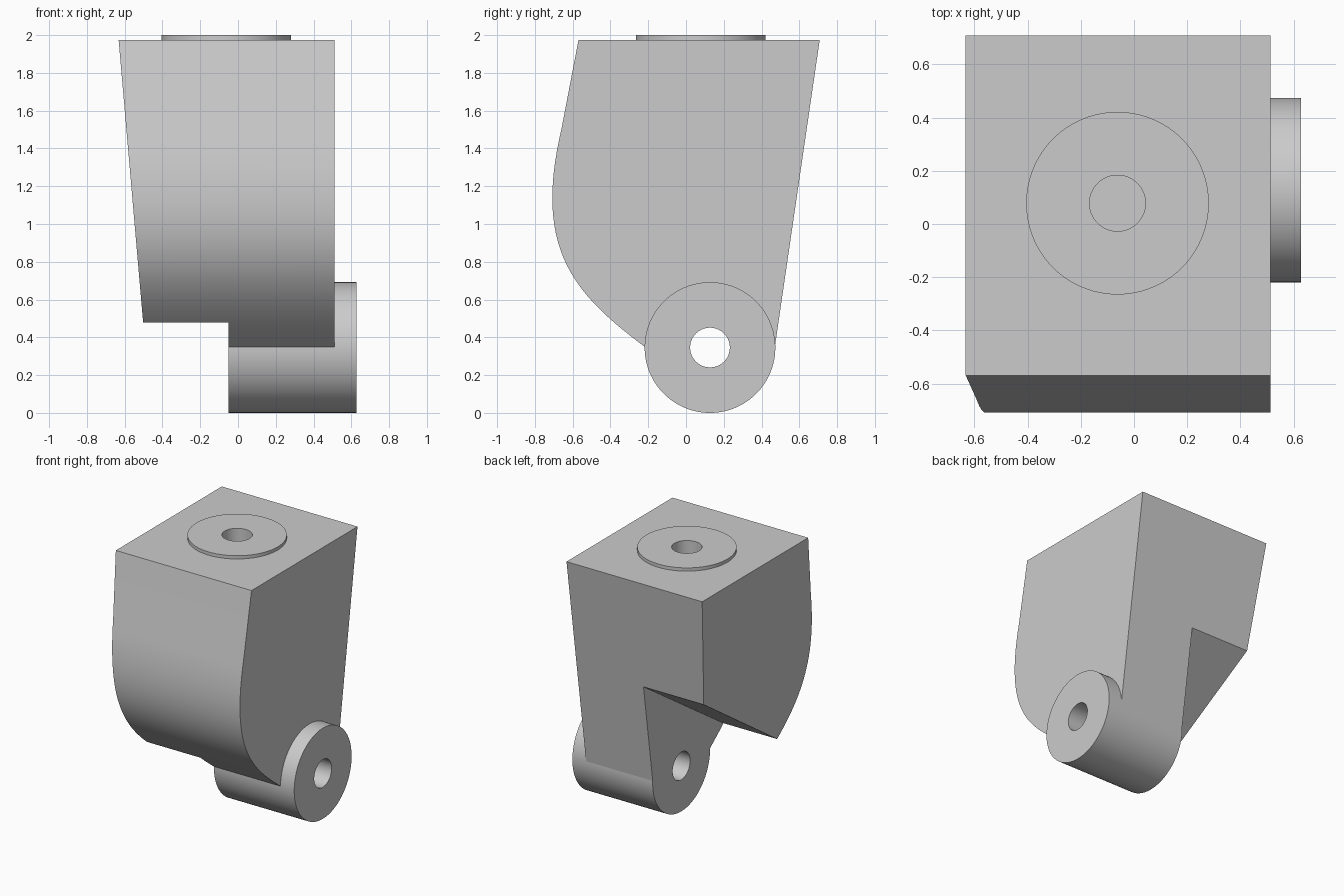
import bpy
import bmesh
import math
from mathutils import Matrix, Vector
from mathutils.geometry import interpolate_bezier

cube = bpy.data.objects.get("Cube")
if cube:
    bpy.data.objects.remove(cube, do_unlink=True)

grey = bpy.data.materials.new("plain grey")
grey.use_nodes = True
grey.diffuse_color = (0.6, 0.6, 0.6, 1)
grey.node_tree.nodes["Principled BSDF"].inputs["Base Color"].default_value = (0.6, 0.6, 0.6, 1)

TOP = 1.975
RIGHT, STEP, BARREL_END = 0.512, -0.05, 0.627
PIVOT = (0.127, 0.346)
STEM = (-0.062, 0.078)
HOLE_RADIUS = 0.105


def finish(name, bm):
    bmesh.ops.recalc_face_normals(bm, faces=bm.faces)
    mesh = bpy.data.meshes.new(name)
    bm.to_mesh(mesh)
    bm.free()
    mesh.materials.append(grey)
    obj = bpy.data.objects.new(name, mesh)
    bpy.context.collection.objects.link(obj)
    return obj


def prism(name, profile, x0, x1, taper=0.0):
    """Side profile (y, z) extruded along x; the x0 side may lean."""
    bm = bmesh.new()
    ends = [[bm.verts.new((x0 + taper * (TOP - z), y, z)) for y, z in profile],
            [bm.verts.new((x1, y, z)) for y, z in profile]]
    for ring in ends:
        bm.faces.new(ring)
    count = len(profile)
    for i in range(count):
        j = (i + 1) % count
        bm.faces.new((ends[0][i], ends[0][j], ends[1][j], ends[1][i]))
    return finish(name, bm)


def cylinder(name, radius, start, end):
    start, end = Vector(start), Vector(end)
    axis = end - start
    turn = axis.to_track_quat('Z', 'Y').to_matrix().to_4x4()
    bm = bmesh.new()
    bmesh.ops.create_cone(bm, cap_ends=True, segments=96, radius1=radius, radius2=radius,
                          depth=axis.length, matrix=Matrix.Translation((start + end) / 2) @ turn)
    return finish(name, bm)


def combine(target, tool, operation):
    mod = target.modifiers.new(operation.lower(), 'BOOLEAN')
    mod.operation, mod.solver, mod.object = operation, 'EXACT', tool
    bpy.context.view_layer.objects.active = target
    bpy.ops.object.modifier_apply(modifier=mod.name)
    bpy.data.objects.remove(tool, do_unlink=True)


# Body: straight back, bulging front, leaning right side
front_curve = [(p.x, p.y) for p in interpolate_bezier(
    Vector((-0.66, 1.5)), Vector((-0.81, 0.863)),
    Vector((-0.591, 0.629)), Vector((-0.215, 0.347)), 32)]
body = prism("caster_bracket",
             [(0.708, TOP), (-0.569, TOP)] + front_curve + [(0.47, 0.347)],
             -0.632, RIGHT, taper=0.0867)

# Sloping notch under the right half
slope = 0.669
notch = prism("notch_cutter",
              [(-1, 0.475 - slope * 0.615), (1, 0.475 + slope * 1.385), (1, -0.5), (-1, -0.5)],
              -1, STEP)
combine(body, notch, 'DIFFERENCE')

# Pivot barrel at the foot and raised pad on top
combine(body, cylinder("pivot_barrel", 0.346, (STEP, *PIVOT), (BARREL_END, *PIVOT)), 'UNION')
combine(body, cylinder("top_pad", 0.343, (*STEM, TOP - 0.1), (*STEM, 2)), 'UNION')

# Axle hole right through, blind stem hole from above
combine(body, cylinder("axle_cutter", HOLE_RADIUS, (-1, *PIVOT), (1, *PIVOT)), 'DIFFERENCE')
combine(body, cylinder("stem_cutter", HOLE_RADIUS, (*STEM, 1.5), (*STEM, 2.2)), 'DIFFERENCE')

bpy.ops.object.select_all(action='DESELECT')
body.select_set(True)
bpy.context.view_layer.objects.active = body
bpy.ops.object.shade_smooth_by_angle(angle=math.radians(7))
